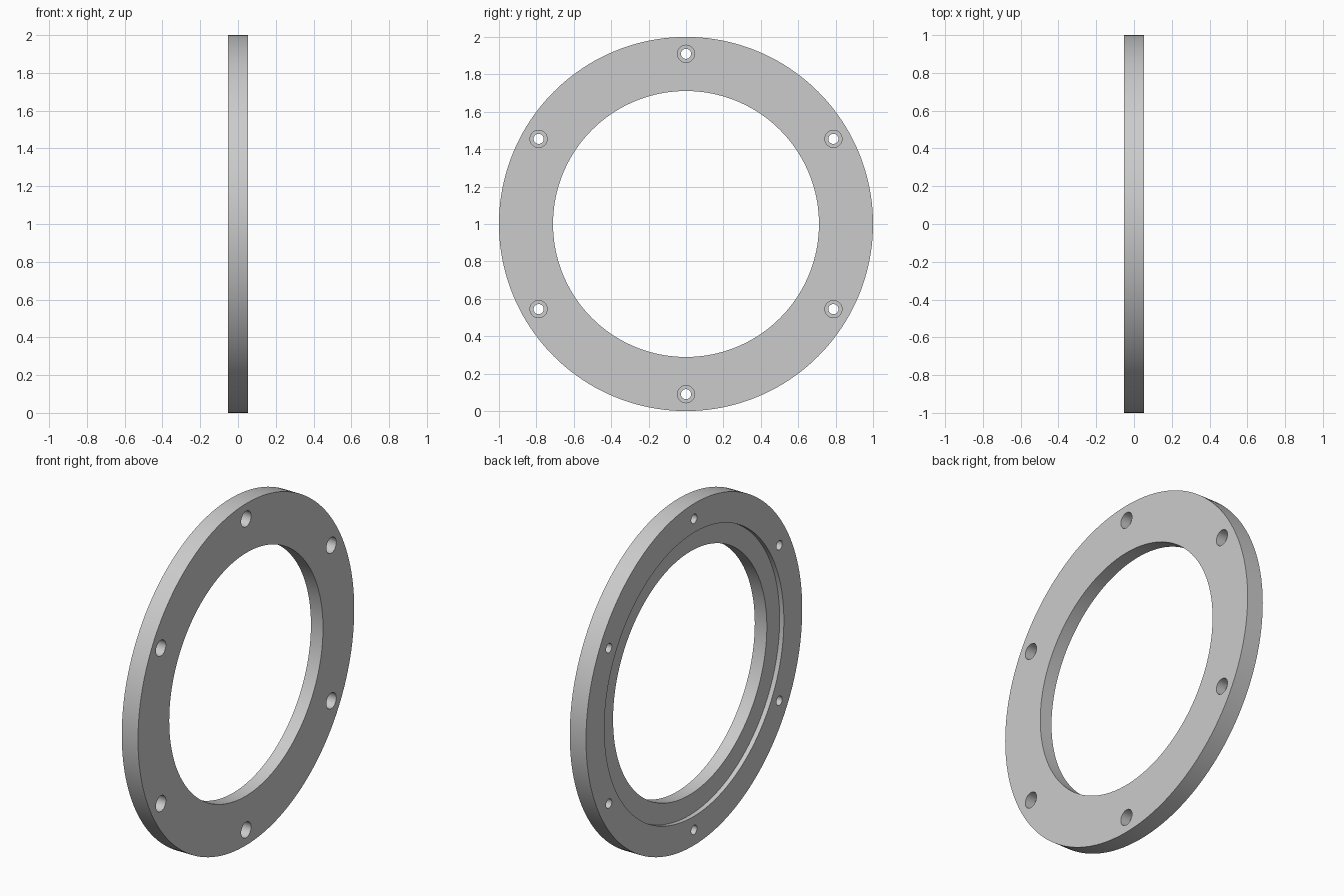
import bpy, bmesh
from math import sin, cos, tau, radians
from mathutils import Vector, Matrix

cube = bpy.data.objects.get("Cube")
if cube:
    bpy.data.objects.remove(cube, do_unlink=True)

HALF = 0.0525          # half the plate thickness
OUTER, BORE = 1.0, 0.711
RECESS, RECESS_DEPTH = 0.83, 0.027
BOLT_CIRCLE = 0.91
HOLE, COUNTERBORE, COUNTERBORE_DEPTH = 0.027, 0.046, 0.06
CENTRE = Vector((0, 0, 1))


def lathe(bm, profile, centre, segments):
    """Spin a closed (x, radius) outline around the x direction."""
    verts = [bm.verts.new(centre + Vector((x, 0, r))) for x, r in profile]
    edges = [bm.edges.new((v, verts[i - 1])) for i, v in enumerate(verts)]
    bmesh.ops.spin(bm, geom=verts + edges, cent=centre, axis=(1, 0, 0),
                   angle=tau, steps=segments, use_merge=False)


def finish(bm, name):
    bmesh.ops.remove_doubles(bm, verts=bm.verts[:], dist=1e-5)
    bmesh.ops.dissolve_degenerate(bm, edges=bm.edges[:], dist=1e-6)
    loose = [e for e in bm.edges if not e.link_faces]
    bmesh.ops.delete(bm, geom=loose, context='EDGES')
    bmesh.ops.recalc_face_normals(bm, faces=bm.faces[:])
    mesh = bpy.data.meshes.new(name)
    bm.to_mesh(mesh)
    bm.free()
    obj = bpy.data.objects.new(name, mesh)
    bpy.context.collection.objects.link(obj)
    return obj


# Flange ring with a shallow stepped recess on the -x face
bm = bmesh.new()
lathe(bm, [(HALF, BORE), (HALF, OUTER), (-HALF, OUTER), (-HALF, RECESS),
           (-HALF + RECESS_DEPTH, RECESS), (-HALF + RECESS_DEPTH, BORE)],
      CENTRE, 160)
ring = finish(bm, "flange_ring")

# Six counterbored bolt holes
bm = bmesh.new()
floor = HALF - COUNTERBORE_DEPTH
for i in range(6):
    a = tau * i / 6
    spot = CENTRE + BOLT_CIRCLE * Vector((0, sin(a), cos(a)))
    lathe(bm, [(-0.1, 0), (-0.1, HOLE), (floor, HOLE),
               (floor, COUNTERBORE), (0.1, COUNTERBORE), (0.1, 0)], spot, 32)
cutter = finish(bm, "bolt_hole_cutter")
cutter.hide_render = True

cut = ring.modifiers.new("bolt_holes", 'BOOLEAN')
cut.operation = 'DIFFERENCE'
cut.solver = 'EXACT'
cut.object = cutter

# Apply the cut and discard the cutter
bpy.ops.object.select_all(action='DESELECT')
ring.select_set(True)
bpy.context.view_layer.objects.active = ring
bpy.ops.object.modifier_apply(modifier=cut.name)
bpy.data.objects.remove(cutter, do_unlink=True)

# Plain grey metal
grey = (0.6, 0.6, 0.6, 1)
metal = bpy.data.materials.new("grey_metal")
metal.use_nodes = True
metal.diffuse_color = grey
metal.node_tree.nodes["Principled BSDF"].inputs["Base Color"].default_value = grey
ring.data.materials.clear()
ring.data.materials.append(metal)

bpy.ops.object.shade_smooth_by_angle(angle=radians(30))
